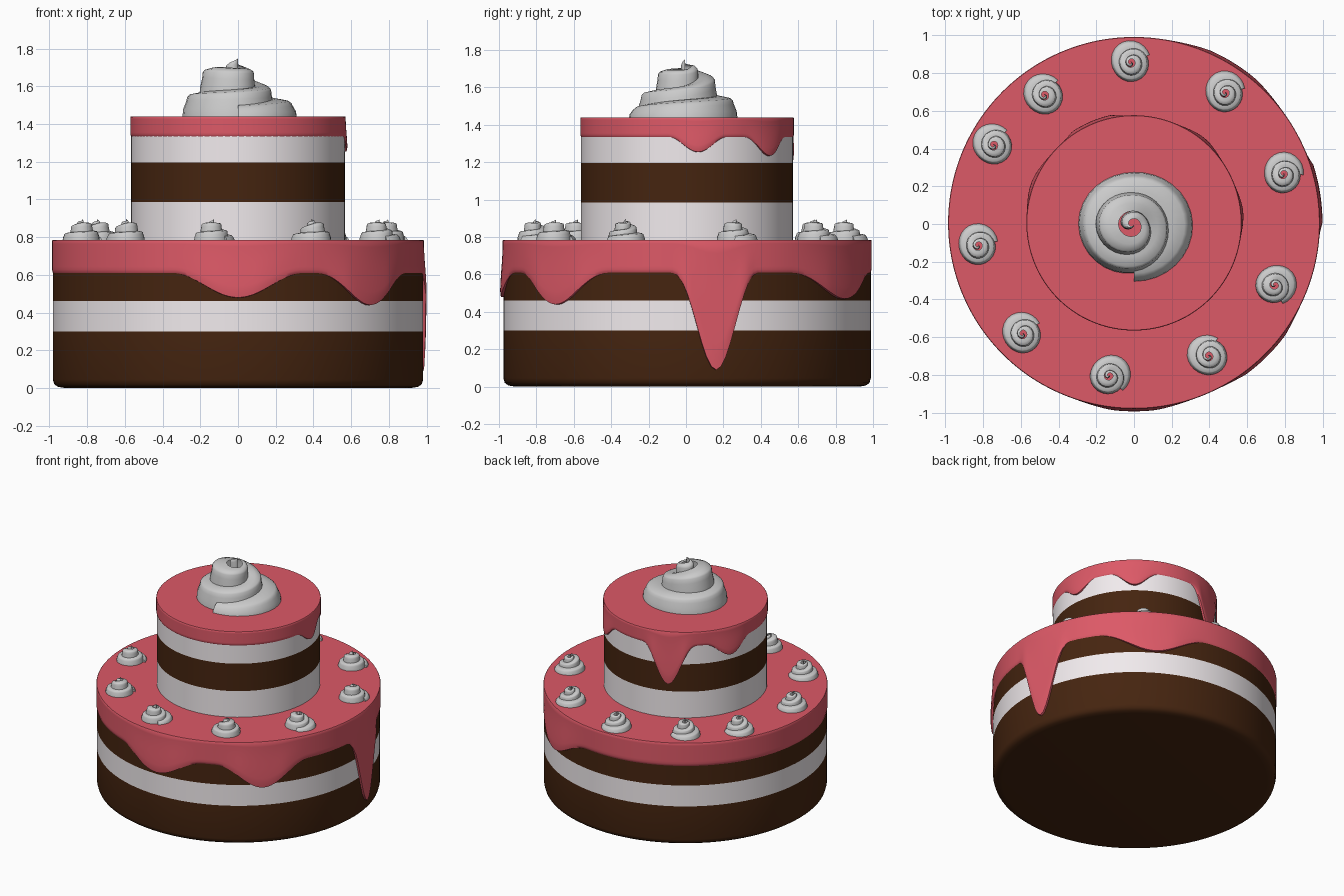
import bpy, bmesh, math
from math import sin, cos, pi, radians

if "Cube" in bpy.data.objects:
    bpy.data.objects.remove(bpy.data.objects["Cube"])

CY = 0.006  # tiny offset of the tiers so drips balance the outline


def material(name, rgb):
    m = bpy.data.materials.new(name)
    m.diffuse_color = (*rgb, 1)
    m.use_nodes = True
    m.node_tree.nodes["Principled BSDF"].inputs["Base Color"].default_value = m.diffuse_color
    return m


brown = material("chocolate_sponge", (0.06, 0.018, 0.005))
white = material("cream_layer", (0.88, 0.83, 0.85))
pink = material("pink_icing", (0.72, 0.10, 0.135))


def finish(bm, name, mats=(), angle=40):
    bmesh.ops.recalc_face_normals(bm, faces=bm.faces)
    me = bpy.data.meshes.new(name)
    bm.to_mesh(me)
    bm.free()
    for m in mats:
        me.materials.append(m)
    ob = bpy.data.objects.new(name, me)
    bpy.context.collection.objects.link(ob)
    bpy.ops.object.select_all(action='DESELECT')
    ob.select_set(True)
    bpy.context.view_layer.objects.active = ob
    bpy.ops.object.shade_smooth_by_angle(angle=radians(angle))
    return ob


def bridge(bm, a, b, mat=0, closed=True):
    n = len(a)
    for i in range(n if closed else n - 1):
        j = (i + 1) % n
        bm.faces.new((a[i], a[j], b[j], b[i])).material_index = mat


# Sponge tier: lathed wall, each profile point carries the material above it
def tier(name, profile, bottom, n=96):
    bm = bmesh.new()
    rings = [[bm.verts.new((r * cos(2 * pi * i / n), CY + r * sin(2 * pi * i / n), z))
              for i in range(n)] for r, z, _ in profile]
    for k in range(len(rings) - 1):
        bridge(bm, rings[k], rings[k + 1], profile[k][2])
    if bottom:
        bm.faces.new(rings[0])
    finish(bm, name, (brown, white))


tier("bottom_tier", [(0.92, 0, 0), (0.955, 0.006, 0), (0.975, 0.02, 0), (0.982, 0.045, 0),
                     (0.982, 0.30, 1), (0.982, 0.46, 0), (0.982, 0.775, 0)], True)
tier("top_tier", [(0.567, 0.78, 1), (0.567, 0.985, 0), (0.567, 1.195, 1),
                  (0.567, 1.43, 1)], False)


# Icing: flat top and a skirt with drips given as (angle, depth, half width, power)
def icing(name, radius, top, edge, drips, n=240):
    bm = bmesh.new()
    rows = [[] for _ in range(13)]
    for i in range(n):
        a = 2 * pi * i / n
        drop = 0
        for ang, depth, w, p in drips:
            d = abs((a - radians(ang) + pi) % (2 * pi) - pi)
            if d < w:
                drop = max(drop, depth * (0.5 + 0.5 * cos(pi * d / w)) ** p)
        low = edge - drop
        bulge = 0.014 * min(1, drop / 0.1)
        pts = [(radius - 0.003, top), (radius, top - 0.004)]
        for k in range(1, 11):
            f = k / 10
            r = radius + bulge * sin(f * pi / 2) ** 2
            if k == 10:
                r -= 0.004
            pts.append((r, top - 0.004 + (low - top + 0.004) * f))
        pts.append((radius - 0.006, low - 0.002))
        for row, (r, z) in zip(rows, pts):
            row.append(bm.verts.new((r * cos(a), CY + r * sin(a), z)))
    for k in range(12):
        bridge(bm, rows[k], rows[k + 1])
    bm.faces.new(rows[0])
    finish(bm, name, (pink,), 50)


icing("bottom_icing", 0.986, 0.785, 0.61,
      [(-90, 0.13, 0.36, 1), (-45, 0.17, 0.36, 1.2), (9, 0.52, 0.25, 1.3), (58, 0.14, 0.42, 1.1)])
icing("top_icing", 0.571, 1.44, 1.335,
      [(6, 0.08, 0.28, 1), (50, 0.10, 0.32, 1.2), (113, 0.29, 0.36, 1.3), (158, 0.10, 0.33, 1)])

# Piped cream swirl: radius and height of the coil at every quarter turn
COIL_R = [.305, .312, .275, .295, .26, .19, .17, .205, .16, .085, .07, .07, .012]
COIL_H = [.06, .085, .105, .12, .135, .16, .21, .25, .245, .245, .265, .275, .298]


def sample(keys, q):
    i = min(int(q), len(keys) - 2)
    f = q - i
    p0, p1, p2, p3 = (keys[max(0, min(len(keys) - 1, i + k))] for k in (-1, 0, 1, 2))
    return p1 + 0.5 * f * (p2 - p0 + f * (2 * p0 - 5 * p1 + 4 * p2 - p3
                                          + f * (3 * (p1 - p2) + p3 - p0)))


def swirl(name, loc, scale, turn=0, steps=8):
    bm = bmesh.new()
    prev = first = None
    for s in range(12 * steps + 1):
        q = s / steps
        a = -pi / 2 + q * pi / 2 + turn
        r, h = sample(COIL_R, q), sample(COIL_H, q)
        low = max(0, h - 0.15)
        t = h - low
        section = [(0.4 * r, low), (r, low), (r * 0.985, low + 0.35 * t), (r * 0.93, low + 0.7 * t),
                   (r * 0.91, h - 0.012), (r * 0.86, h), (r * 0.65, h + 0.012), (r * 0.4, h + 0.014)]
        ring = [bm.verts.new((loc[0] + scale * x * cos(a), loc[1] + scale * x * sin(a),
                              loc[2] + scale * z)) for x, z in section]
        if prev:
            bridge(bm, prev, ring, closed=False)
        else:
            first = ring
        prev = ring
    bm.faces.new(first)
    bm.faces.new(prev)
    finish(bm, name, (), 45)


swirl("top_cream_swirl", (0, 0, 1.437), 1)

# Ring of small cream swirls on the lower tier: (x, y, rotation)
SPOTS = [(-0.02, 0.86, 110), (0.48, 0.70, 100), (0.79, 0.27, 85), (0.75, -0.32, 20),
         (0.39, -0.70, 150), (-0.13, -0.80, 40), (-0.595, -0.58, 120), (-0.83, -0.11, 100),
         (-0.75, 0.42, 135), (-0.48, 0.685, 135)]
for i, (x, y, rot) in enumerate(SPOTS):
    swirl(f"small_cream_swirl_{i + 1}", (x, y, 0.783), 0.36, radians(rot), 6)
